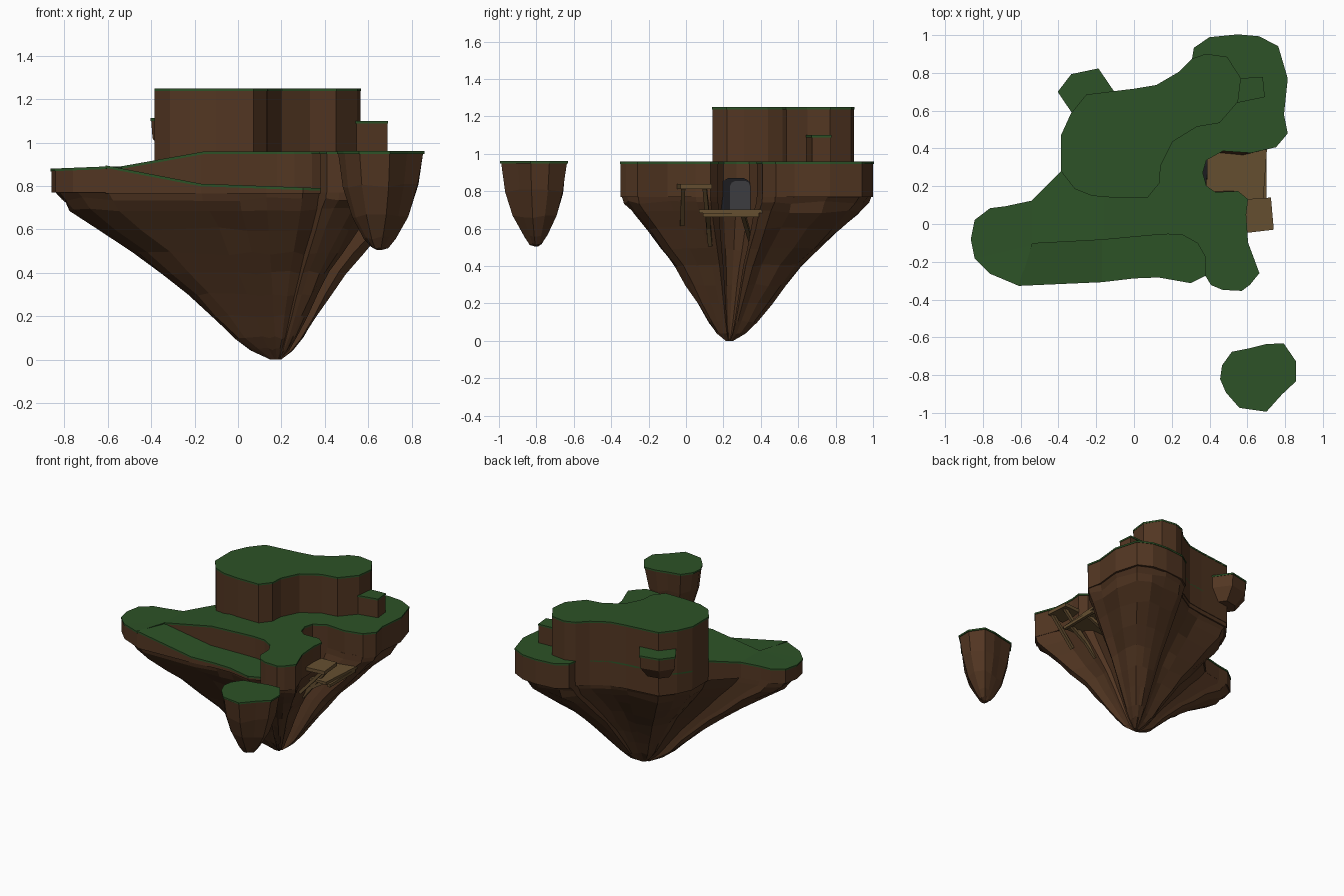
import bpy, bmesh, random
from mathutils import Vector

if "Cube" in bpy.data.objects:
    bpy.data.objects.remove(bpy.data.objects["Cube"])
random.seed(4)


def material(name, col):
    m = bpy.data.materials.new(name)
    m.diffuse_color = (*col, 1)
    m.use_nodes = True
    m.node_tree.nodes["Principled BSDF"].inputs["Base Color"].default_value = m.diffuse_color
    return m


GRASS = material("grass", (0.026, 0.085, 0.02))
ROCK = material("rock", (0.085, 0.037, 0.016))
WOOD = material("wood", (0.13, 0.078, 0.03))
DARK = material("dark_stone", (0.012, 0.012, 0.014))
GREY = material("grey_stone", (0.045, 0.045, 0.05))


def finish(name, bm, mat):
    bmesh.ops.recalc_face_normals(bm, faces=bm.faces)
    me = bpy.data.meshes.new(name)
    bm.to_mesh(me)
    bm.free()
    me.materials.append(mat)
    ob = bpy.data.objects.new(name, me)
    bpy.context.collection.objects.link(ob)
    return ob


def grow(pts, d):
    """Push a closed outline outwards by d."""
    n = len(pts)
    area = sum(pts[i - 1][0] * pts[i][1] - pts[i][0] * pts[i - 1][1] for i in range(n))
    out = []
    for i, p in enumerate(pts):
        t = (Vector(pts[(i + 1) % n]) - Vector(pts[i - 1])).normalized()
        nrm = Vector((t.y, -t.x)) * (1 if area > 0 else -1)
        out.append(tuple(Vector(p) + nrm * d))
    return out


def prism(name, pts, top, bottom, mat, d=0.0, cuts=()):
    """Vertical-walled slab; top and bottom are height functions of x."""
    bm = bmesh.new()
    bm.faces.new([bm.verts.new((x, y, 0)) for x, y in grow(pts, d)])
    for cx in cuts:
        bmesh.ops.bisect_plane(bm, geom=bm.verts[:] + bm.edges[:] + bm.faces[:],
                               plane_co=(cx, 0, 0), plane_no=(1, 0, 0))
    base = bm.verts[:]
    new = bmesh.ops.extrude_face_region(bm, geom=bm.faces[:], use_keep_orig=True)
    upper = [g for g in new["geom"] if isinstance(g, bmesh.types.BMVert)]
    for v in upper:
        v.co.z = top(v.co.x)
    for v in base:
        v.co.z = bottom(v.co.x)
    bmesh.ops.triangulate(bm, faces=[f for f in bm.faces if len(f.verts) > 4])
    return finish(name, bm, mat)


def rock_loft(name, pts, centre, rings, jitter):
    """Outline shrinking towards a point; rings are (height, scale)."""
    bm = bmesh.new()
    loops = []
    for k, (z, s) in enumerate(rings):
        j = jitter if 0 < k < len(rings) - 1 else 0
        loop = []
        for x, y in pts:
            f = s * (1 + random.uniform(-j, j))
            loop.append(bm.verts.new((centre[0] + (x - centre[0]) * f,
                                      centre[1] + (y - centre[1]) * f,
                                      z + random.uniform(-j, j) * 0.4)))
        loops.append(loop)
    n = len(pts)
    for a, b in zip(loops, loops[1:]):
        for i in range(n):
            bm.faces.new((a[i], a[(i + 1) % n], b[(i + 1) % n], b[i]))
    caps = [bm.faces.new(loops[0]), bm.faces.new(loops[-1])]
    bmesh.ops.triangulate(bm, faces=caps)
    return finish(name, bm, ROCK)


def flat(z):
    return lambda x: z


def turf(name, pts, z, d=0.004):
    prism(name, pts, flat(z), flat(z - 0.012), GRASS, d)


def strut(name, a, b, r=0.011):
    a, b = Vector(a), Vector(b)
    bm = bmesh.new()
    bmesh.ops.create_cube(bm, size=1)
    ob = finish(name, bm, WOOD)
    ob.scale = (2 * r, 2 * r, (b - a).length)
    ob.location = (a + b) / 2
    ob.rotation_mode = 'QUATERNION'
    ob.rotation_quaternion = (b - a).to_track_quat('Z', 'Y')


# Outlines of the main island
coast = [(-.61, -.325), (-.76, -.26), (-.84, -.18), (-.86, -.08), (-.84, .02), (-.76, .08),
         (-.68, .09), (-.54, .12), (-.38, .28), (-.38, .47), (-.33, .58), (-.25, .68), (0, .71),
         (.12, .73), (.24, .80), (.31, .87), (.32, .93), (.40, .985), (.55, 1.0), (.66, .99),
         (.76, .94), (.81, .77), (.79, .58), (.81, .48), (.75, .41), (.62, .38), (.47, .39),
         (.38, .34), (.36, .27), (.38, .20), (.43, .165), (.55, .17), (.60, .13), (.59, .05),
         (.60, -.10), (.66, -.26), (.61, -.32), (.57, -.35), (.47, -.345), (.41, -.32), (.38, -.27)]
front = [(.30, -.31), (.13, -.28), (0, -.285), (-.17, -.305)]
ridge = [(.38, -.17), (.34, -.10), (.26, -.055), (.18, -.05), (.10, -.055), (-.17, -.08), (-.54, -.10)]


def land_z(x):
    return .89 + .068 * min(1, max(0, (x + .54) / .38)) - .01 * max(0, -.6 - x) / .25


def ramp_z(x):
    return .888 - .078 * (x + .575) / .405 if x < -.17 else .81 - .02 * (x + .17) / .55


# Main rock cone
rock_loft("island_rock", coast + front, (.18, .23),
          [(.785, .995), (.74, .96), (.69, .905), (.6, .78), (.49, .63), (.4, .51), (.3, .395),
           (.2, .29), (.1, .19), (.045, .115), (0, .03)], .022)

# Upper meadow and the sunken ramp
cuts = (-.54, -.16)
prism("meadow_rock", coast + ridge, lambda x: land_z(x) - .01, flat(.77), ROCK, 0, cuts)
prism("meadow_grass", coast + ridge, land_z, lambda x: land_z(x) - .012, GRASS, .004, cuts)
ramp = [coast[-1]] + front + [coast[0]] + ridge[::-1]
prism("ramp_rock", ramp, lambda x: ramp_z(x) - .008, flat(.765), ROCK, 0, (-.17,))
prism("ramp_grass", ramp, ramp_z, lambda x: ramp_z(x) - .012, GRASS, .003, (-.17,))

# Plateau
plateau = [(-.38, .28), (-.38, .47), (-.33, .58), (-.25, .68), (0, .71), (.12, .73), (.24, .80),
           (.31, .87), (.38, .895), (.49, .88), (.56, .77), (.545, .65), (.45, .54), (.33, .52),
           (.20, .44), (.135, .31), (.13, .22), (.07, .145), (-.10, .145), (-.22, .155), (-.31, .19)]
prism("plateau_rock", plateau, flat(1.24), flat(.80), ROCK, .004)
turf("plateau_grass", plateau, 1.25, .006)

# Two small ledges beside the plateau
step = [(.50, .765), (.68, .775), (.69, .675), (.50, .635)]
prism("step_rock", step, flat(1.092), flat(.94), ROCK)
turf("step_grass", step, 1.10)
ledge = [(-.30, .55), (-.40, .70), (-.33, .79), (-.19, .82), (-.10, .69)]
rock_loft("ledge_rock", ledge, (-.22, .62), [(1.10, 1), (1.02, .97), (.93, .62)], .01)
turf("ledge_grass", ledge, 1.112)

# Separate small island
islet = [(.46, -.82), (.47, -.75), (.52, -.68), (.62, -.66), (.70, -.64), (.79, -.635), (.855, -.73),
         (.855, -.83), (.78, -.90), (.70, -.99), (.56, -.97), (.49, -.89)]
rock_loft("islet_rock", islet, (.65, -.80),
          [(.95, .99), (.8, .87), (.66, .67), (.56, .37), (.52, .2), (.505, .06)], .03)
turf("islet_grass", islet, .96)


# Arched cave door in the notch
def arch(name, y0, y1, z0, z1, x0, x1, mat):
    c = (y1 - y0) * .25
    prof = [(y0, z0), (y1, z0), (y1, z1 - c), (y1 - c * .35, z1 - c * .35), (y1 - c, z1),
            (y0 + c, z1), (y0 + c * .35, z1 - c * .35), (y0, z1 - c)]
    bm = bmesh.new()
    a, b = ([bm.verts.new((x, y, z)) for y, z in prof] for x in (x0, x1))
    bm.faces.new(a)
    bm.faces.new(b)
    for i in range(8):
        bm.faces.new((a[i - 1], a[i], b[i], b[i - 1]))
    finish(name, bm, mat)


arch("door_frame", .185, .35, .69, .87, .33, .385, DARK)
arch("door_panel", .235, .345, .70, .855, .34, .39, GREY)

# Wooden landings with struts
prism("lower_landing", [(.36, .39), (.705, .41), (.68, .07), (.36, .07)], flat(.702), flat(.682), WOOD)
prism("upper_landing", [(.57, .13), (.725, .14), (.74, -.03), (.57, -.05)], flat(.838), flat(.812), WOOD)
for i, (a, b) in enumerate([((.71, -.015, .82), (.53, -.02, .62)), ((.70, .10, .82), (.45, .13, .51)),
                            ((.66, .30, .69), (.42, .345, .54)), ((.66, .12, .69), (.44, .12, .55)),
                            ((.69, .09, .672), (.69, .39, .672))]):
    strut(f"landing_strut_{i + 1}", a, b)
